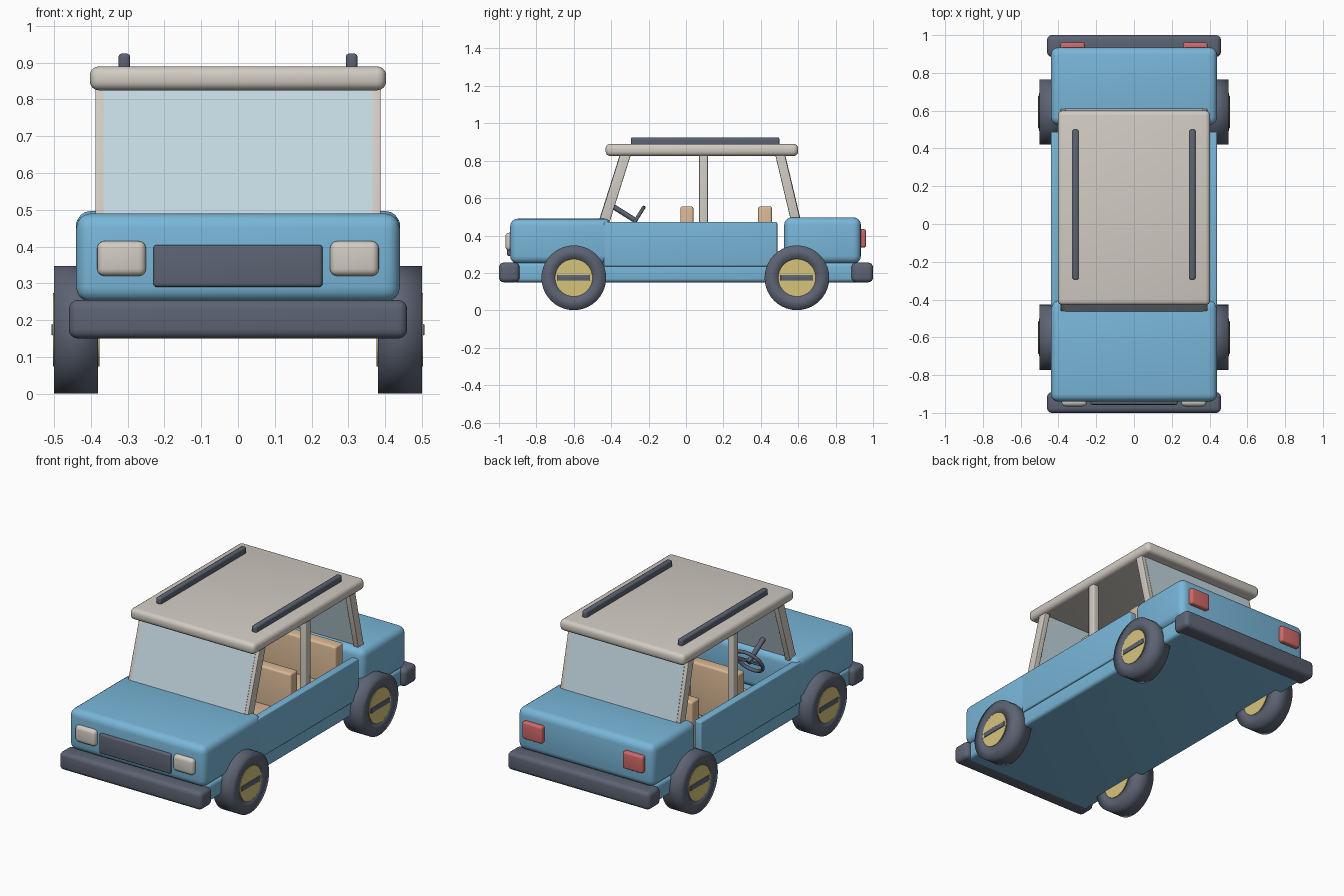
import bpy
import bmesh
import math
from mathutils import Matrix, Vector

old = bpy.data.objects.get("Cube")
if old:
    bpy.data.objects.remove(old, do_unlink=True)


def material(name, color):
    mat = bpy.data.materials.new(name)
    mat.use_nodes = True
    rgba = (*color, 1)
    mat.diffuse_color = rgba
    mat.node_tree.nodes["Principled BSDF"].inputs["Base Color"].default_value = rgba
    return mat


BLUE = material("sky blue paint", (0.19, 0.47, 0.69))
CREAM = material("cream", (0.64, 0.60, 0.54))
DARK = material("slate grey", (0.107, 0.125, 0.17))
TAN = material("tan seat", (0.70, 0.48, 0.30))
GOLD = material("brass hub", (0.67, 0.55, 0.20))
RED = material("tail red", (0.64, 0.14, 0.14))
GLASS = material("pale glass", (0.55, 0.69, 0.75))


def finish(name, bm, mat, angle=35):
    bmesh.ops.recalc_face_normals(bm, faces=bm.faces)
    mesh = bpy.data.meshes.new(name)
    bm.to_mesh(mesh)
    bm.free()
    mesh.materials.append(mat)
    obj = bpy.data.objects.new(name, mesh)
    bpy.context.collection.objects.link(obj)
    bpy.ops.object.select_all(action="DESELECT")
    obj.select_set(True)
    bpy.context.view_layer.objects.active = obj
    bpy.ops.object.shade_smooth_by_angle(angle=math.radians(angle))
    return obj


def box(name, x, y, z, mat, bevel=0.0, lean=0.0):
    """Rounded box from (min, max) ranges; lean shifts the top along y."""
    bm = bmesh.new()
    bmesh.ops.create_cube(bm, size=1)
    for v in bm.verts:
        top = v.co.z > 0
        v.co = Vector((x[v.co.x > 0], y[v.co.y > 0] + lean * top, z[top]))
    if bevel:
        bmesh.ops.bevel(bm, geom=bm.edges[:], offset=bevel, segments=4,
                        profile=0.5, affect="EDGES", clamp_overlap=True)
    return finish(name, bm, mat)


def pair(name, x, *args, **kw):
    """The same box on the left (+x) and mirrored on the right."""
    box("left_" + name, x, *args, **kw)
    box("right_" + name, (-x[1], -x[0]), *args, **kw)


def lathe(name, profile, mat, place, steps=40, closed=False, angle=35):
    """Spin (radius, offset) points about the x axis."""
    bm = bmesh.new()
    pts = [bm.verts.new((offset, 0, r)) for r, offset in profile]
    ends = zip(pts, pts[1:] + pts[:1]) if closed else zip(pts, pts[1:])
    edges = [bm.edges.new(e) for e in ends]
    bmesh.ops.spin(bm, geom=pts + edges, cent=(0, 0, 0), axis=(1, 0, 0),
                   angle=math.tau, steps=steps, use_merge=False)
    bmesh.ops.remove_doubles(bm, verts=bm.verts, dist=0.0005)
    bm.transform(place)
    return finish(name, bm, mat, angle)


# Body
box("chassis", (-0.43, 0.43), (-0.93, 0.93), (0.15, 0.255), BLUE, 0.02)
box("hood", (-0.44, 0.44), (-0.94, -0.40), (0.25, 0.49), BLUE, 0.04)
box("trunk", (-0.44, 0.44), (0.525, 0.935), (0.25, 0.497), BLUE, 0.04)
pair("door", (0.395, 0.44), (-0.44, 0.488), (0.235, 0.472), BLUE, 0.008)

# Roof and rails
box("roof", (-0.403, 0.403), (-0.43, 0.60), (0.825, 0.89), CREAM, 0.025)
pair("roof_rail", (0.293, 0.325), (-0.295, 0.50), (0.88, 0.925), DARK, 0.01)

# Pillars
pair("front_pillar", (0.355, 0.388), (-0.47, -0.412), (0.46, 0.84), CREAM, 0.004, lean=0.12)
pair("middle_pillar", (0.35, 0.388), (0.07, 0.117), (0.24, 0.84), CREAM, 0.006)
pair("rear_pillar", (0.355, 0.388), (0.565, 0.617), (0.46, 0.84), CREAM, 0.004, lean=-0.09)

# Windows
box("windshield", (-0.366, 0.366), (-0.472, -0.43), (0.46, 0.835), GLASS, lean=0.119)
box("rear_window", (-0.366, 0.366), (0.58, 0.619), (0.46, 0.835), GLASS, lean=-0.089)

# Front and rear details
box("front_bumper", (-0.46, 0.46), (-1.0, -0.89), (0.15, 0.255), DARK, 0.025)
box("rear_bumper", (-0.46, 0.46), (0.885, 1.0), (0.15, 0.255), DARK, 0.025)
box("grille", (-0.23, 0.23), (-0.957, -0.92), (0.29, 0.405), DARK, 0.01)
pair("headlight", (0.25, 0.383), (-0.965, -0.91), (0.32, 0.415), CREAM, 0.02)
pair("tail_light", (0.26, 0.39), (0.91, 0.962), (0.335, 0.435), RED, 0.012)

# Seats
pair("front_seat_back", (0.05, 0.36), (-0.03, 0.04), (0.25, 0.555), TAN, 0.012)
pair("front_seat_cushion", (0.05, 0.36), (-0.24, 0.0), (0.25, 0.335), TAN, 0.012)
box("rear_seat_back", (-0.36, 0.36), (0.385, 0.46), (0.25, 0.555), TAN, 0.012)
box("rear_seat_cushion", (-0.36, 0.36), (0.19, 0.42), (0.25, 0.335), TAN, 0.012)

# Steering wheel, tilted towards the driver
tilt = (Matrix.Translation((-0.22, -0.27, 0.48))
        @ Matrix.Rotation(math.radians(-32), 4, "X")
        @ Matrix.Rotation(math.radians(90), 4, "Z"))
ring = [(0.082 + 0.01 * math.cos(a), 0.01 * math.sin(a))
        for a in (math.tau * i / 10 for i in range(10))]
lathe("steering_wheel", ring, DARK, tilt, closed=True, angle=60)
lathe("steering_column", [(0, 0.01), (0.014, 0.01), (0.014, -0.17), (0, -0.17)],
      DARK, tilt, steps=12)
spoke = box("steering_spoke", (-0.30, -0.14), (-0.278, -0.262), (0.472, 0.488), DARK, 0.003)

# Wheels: soft-shaded tyre, brass hub, crossbar
for end, y in (("front", -0.6), ("rear", 0.593)):
    for side, s in (("left", 1), ("right", -1)):
        name = end + "_" + side
        place = Matrix.Translation((s * 0.44, y, 0.174))
        lathe(name + "_tyre", [(0.095, -0.06), (0.173, -0.06), (0.173, 0.06), (0.095, 0.06)],
              DARK, place, closed=True, angle=180)
        lathe(name + "_hub", [(0, -0.063), (0.1, -0.063), (0.1, 0.063), (0, 0.063)],
              GOLD, place)
        bar = sorted((s * 0.49, s * 0.507))
        box(name + "_hub_bar", bar, (y - 0.087, y + 0.087), (0.159, 0.189), DARK, 0.003)
